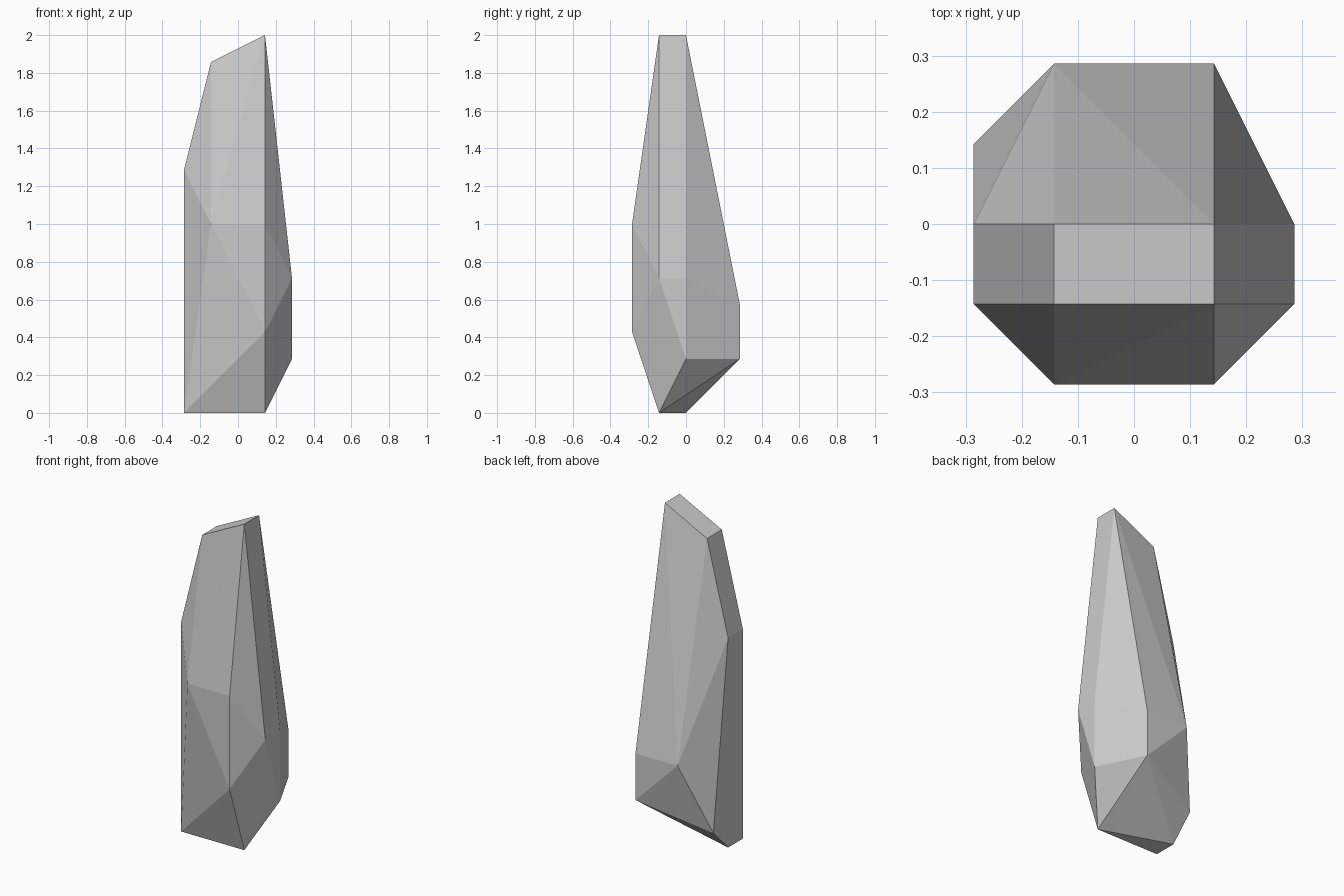
import bpy, bmesh

if "Cube" in bpy.data.objects:
    bpy.data.objects.remove(bpy.data.objects["Cube"])

U = 1 / 7  # the shard's corners sit on a grid of this size

# Corner rings of the faceted shard, in grid units
base = [(-2, -1, 0), (-2, 0, 0), (1, -1, 0), (-2, 1, 1)]
lower = [(1, 2, 2), (2, 0, 2), (1, -2, 3)]
middle = [(1, 2, 4), (-1, 2, 4), (2, 0, 5), (2, -1, 5), (1, -2, 7), (-1, -2, 7)]
shoulder = [(-2, 0, 9), (-2, -1, 9)]
tip = [(-1, 0, 13), (-1, -1, 13), (1, 0, 14), (1, -1, 14)]

# Wrap the rings in flat facets
bm = bmesh.new()
for ring in (base, lower, middle, shoulder, tip):
    for x, y, z in ring:
        bm.verts.new((x * U, y * U, z * U))
bmesh.ops.convex_hull(bm, input=bm.verts[:])
bmesh.ops.dissolve_limit(bm, angle_limit=0.002, verts=bm.verts[:], edges=bm.edges[:])
bmesh.ops.recalc_face_normals(bm, faces=bm.faces[:])

mesh = bpy.data.meshes.new("rock_shard")
bm.to_mesh(mesh)
bm.free()
bpy.context.collection.objects.link(bpy.data.objects.new("rock_shard", mesh))
